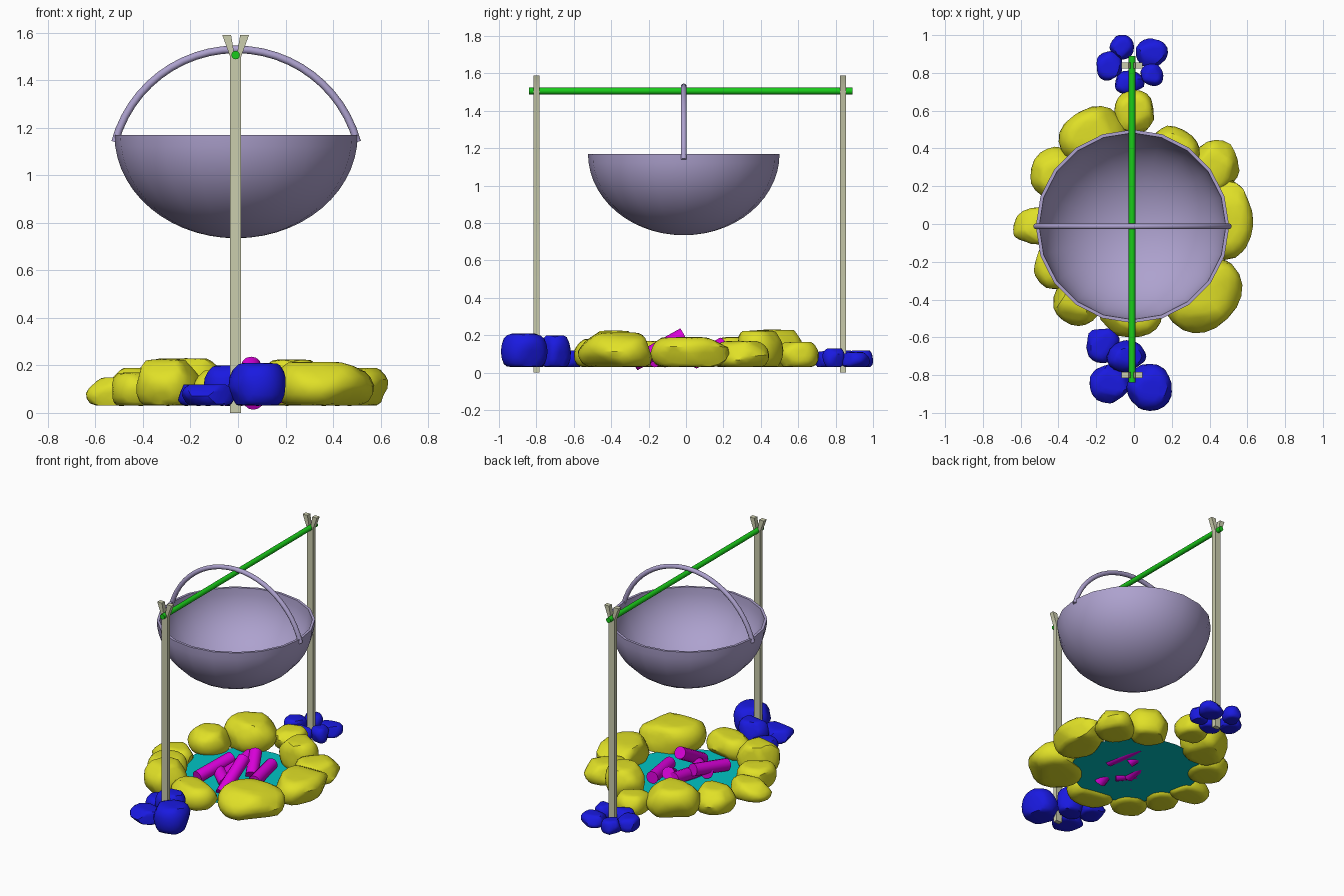
import bpy, bmesh, math, random
from mathutils import Vector

if "Cube" in bpy.data.objects:
    bpy.data.objects.remove(bpy.data.objects["Cube"])

CX, CY = -0.01, -0.012   # axis shared by the pot, handle and bar


def material(name, rgb):
    m = bpy.data.materials.new(name)
    m.diffuse_color = (*rgb, 1)
    m.use_nodes = True
    m.node_tree.nodes["Principled BSDF"].inputs["Base Color"].default_value = m.diffuse_color
    return m


STONE = material("ring_stone", (0.75, 0.75, 0.02))
FOOT = material("foot_stone", (0.01, 0.01, 0.75))
IRON = material("iron", (0.42, 0.36, 0.62))
WOOD = material("post_wood", (0.6, 0.61, 0.42))
BAR = material("bar_wood", (0.01, 0.6, 0.01))
LOG = material("log_wood", (0.7, 0.0, 0.7))
ASH = material("ash", (0.0, 0.55, 0.55))


def finish(bm, name, mat, angle=40):
    bmesh.ops.recalc_face_normals(bm, faces=bm.faces)
    me = bpy.data.meshes.new(name)
    bm.to_mesh(me)
    bm.free()
    me.materials.append(mat)
    me.shade_smooth()
    me.set_sharp_from_angle(angle=math.radians(angle))
    ob = bpy.data.objects.new(name, me)
    bpy.context.collection.objects.link(ob)
    return ob


def tube(name, pts, r, mat, sides=10):
    """Capped tube along points; every ring lies square to the path."""
    bm = bmesh.new()
    pts = [Vector(p) for p in pts]
    rings = []
    for i, p in enumerate(pts):
        t = (pts[min(i + 1, len(pts) - 1)] - pts[max(i - 1, 0)]).normalized()
        ref = Vector((0, 1, 0)) if abs(t.y) < 0.7 else Vector((0, 0, 1))
        u = t.cross(ref).normalized()
        v = t.cross(u)
        rings.append([bm.verts.new(p + r * (math.cos(a) * u + math.sin(a) * v))
                      for a in (math.tau * k / sides for k in range(sides))])
    for a, b in zip(rings, rings[1:]):
        for k in range(sides):
            n = (k + 1) % sides
            bm.faces.new((a[k], a[n], b[n], b[k]))
    bm.faces.new(rings[0])
    bm.faces.new(rings[-1])
    return finish(bm, name, mat)


def rock(name, x, y, hx, hy, top, mat, turn=0.0, seed=0, base=0.03):
    """Boulder: a sphere shaved by random planes, then fitted to its size."""
    rnd = random.Random(seed)
    bm = bmesh.new()
    bmesh.ops.create_icosphere(bm, subdivisions=3, radius=1)
    planes = [(Vector((0, 0, -1)), 0.62), (Vector((0, 0, 1)), 0.72)]
    for _ in range(9):
        n = Vector((rnd.uniform(-1, 1), rnd.uniform(-1, 1), rnd.uniform(-0.5, 0.9)))
        planes.append((n.normalized(), rnd.uniform(0.74, 0.9)))
    for v in bm.verts:
        for n, d in planes:
            over = v.co.dot(n) - d
            if over > 0:
                v.co -= n * over * 0.93
    lo = [min(v.co[i] for v in bm.verts) for i in range(3)]
    hi = [max(v.co[i] for v in bm.verts) for i in range(3)]
    half = (hx, hy, (top - base) / 2)
    c, s = math.cos(turn), math.sin(turn)
    for v in bm.verts:
        q = []
        for i in range(3):
            f = 2 * (v.co[i] - lo[i]) / (hi[i] - lo[i]) - 1
            q.append(math.copysign(abs(f) ** 0.9, f) * half[i])
        v.co = (x + c * q[0] - s * q[1], y + s * q[0] + c * q[1], base + half[2] + q[2])
    return finish(bm, name, mat, 35)


# Fire ring: x, y, radial half size, tangential half size, top
ring = [(0.0, 0.595, .115, .105, .165), (-.22, .46, .15, .18, .23),
        (-.41, .265, .14, .14, .19), (-.495, -.01, .145, .10, .15),
        (-.41, -.21, .13, .13, .17), (-.29, -.40, .14, .13, .225),
        (-.02, -.475, .125, .17, .18), (.365, -.37, .185, .22, .215),
        (.485, .02, .145, .21, .19), (.42, .30, .145, .13, .17),
        (.21, .39, .12, .14, .225)]
for i, (x, y, r, t, top) in enumerate(ring):
    rock(f"fire_stone_{i + 1}", x, y, r, t, top, STONE, math.atan2(y, x), 20 + i)

# Stones around the post feet: x, y, half x, half y, top
feet = [(.08, -.865, .12, .125, .21), (-.125, -.845, .11, .105, .12),
        (-.165, -.645, .088, .092, .12), (-.04, -.70, .105, .085, .20),
        (-.065, .935, .065, .065, .12), (.095, .905, .085, .078, .11),
        (-.13, .837, .068, .078, .12), (.095, .79, .06, .06, .13),
        (-.022, .75, .078, .062, .115)]
for i, (x, y, hx, hy, top) in enumerate(feet):
    rock(f"foot_stone_{i + 1}", x, y, hx, hy, top, FOOT, 0, 60 + i)

# Ash bed
bm = bmesh.new()
bmesh.ops.create_circle(bm, cap_ends=True, segments=20, radius=0.43)
bmesh.ops.translate(bm, verts=bm.verts, vec=(-0.01, 0, 0.05))
finish(bm, "ash_bed", ASH)

# Logs
logs = [((.055, -.01, .2), (.065, -.28, .05)), ((-.16, -.23, .09), (-.09, .05, .14)),
        ((.17, -.06, .08), (.12, .21, .09)), ((-.05, -.12, .07), (-.04, .2, .12)),
        ((.08, .04, .06), (.0, .2, .15)), ((.02, -.17, .07), (-.14, -.04, .1))]
for i, (a, b) in enumerate(logs):
    tube(f"log_{i + 1}", (a, b), 0.042, LOG, 12)

# Forked posts
half = [(0.0235, 0), (0.0235, 1.5), (0.056, 1.59), (0.019, 1.59), (0.004, 1.5)]
outline = half + [(-x, z) for x, z in reversed(half)]
for name, y in (("front_post", -0.80), ("back_post", 0.84)):
    bm = bmesh.new()
    f = bm.faces.new([bm.verts.new((CX + x, y - 0.016, z)) for x, z in outline])
    ext = bmesh.ops.extrude_face_region(bm, geom=[f])
    bmesh.ops.translate(bm, vec=(0, 0.032, 0),
                        verts=[g for g in ext["geom"] if isinstance(g, bmesh.types.BMVert)])
    finish(bm, name, WOOD, 20)

# Crossbar
tube("crossbar", ((CX, -0.84, 1.506), (CX, 0.89, 1.506)), 0.018, BAR, 12)

# Pot: outer then inner quarter-ellipse, spun round
bm = bmesh.new()
N = 14
prof = [(0.512 * math.sin(a), 1.17 - 0.435 * math.cos(a))
        for a in (math.pi / 2 * i / N for i in range(N + 1))]
prof += [(0.494 * math.cos(a), 1.17 - 0.417 * math.sin(a))
         for a in (math.pi / 2 * i / N for i in range(N + 1))]
vs = [bm.verts.new((x, 0, z)) for x, z in prof]
es = [bm.edges.new(p) for p in zip(vs, vs[1:])]
bmesh.ops.spin(bm, geom=vs + es, cent=(0, 0, 0), axis=(0, 0, 1),
               angle=math.tau, steps=20, use_duplicate=False)
bmesh.ops.remove_doubles(bm, verts=bm.verts, dist=0.0005)
bmesh.ops.translate(bm, verts=bm.verts, vec=(CX + 0.002, CY, 0))
finish(bm, "pot", IRON)

# Pot handle
R, ZC = 0.528, 1.002
end = math.asin(0.138 / R)
arc = [end + (math.pi - 2 * end) * i / 24 for i in range(25)]
tube("pot_handle", [(CX + 0.002 + R * math.cos(a), CY, ZC + R * math.sin(a)) for a in arc],
     0.016, IRON, 10)
